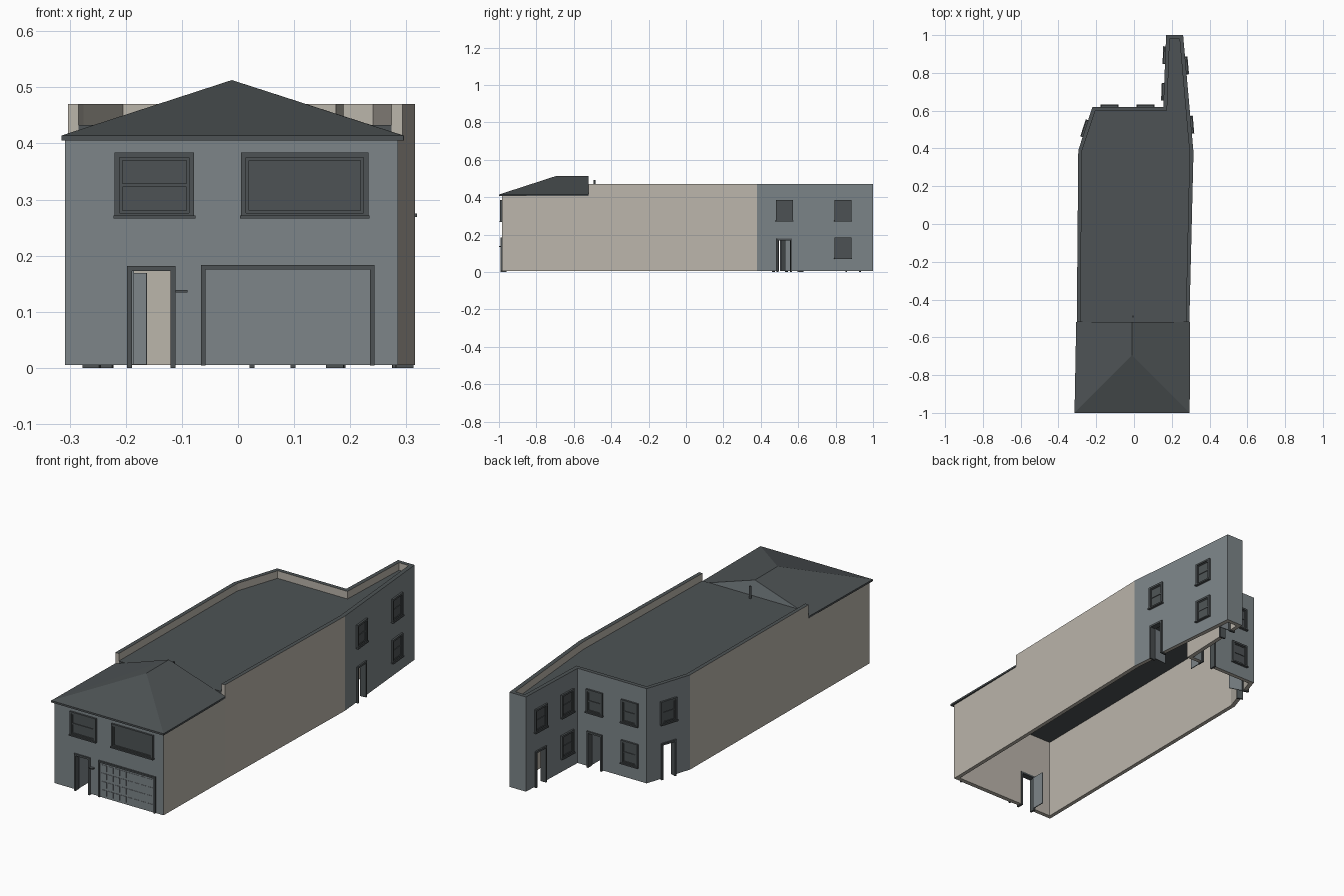
import bpy, bmesh
from math import atan2
from mathutils import Matrix, Vector

cube = bpy.data.objects.get("Cube")
if cube:
    bpy.data.objects.remove(cube)


def material(name, rgb):
    m = bpy.data.materials.new(name)
    m.use_nodes = True
    m.diffuse_color = (*rgb, 1)
    bsdf = next(n for n in m.node_tree.nodes if n.type == 'BSDF_PRINCIPLED')
    bsdf.inputs["Base Color"].default_value = (*rgb, 1)
    bsdf.inputs["Roughness"].default_value = 0.8
    return m


MATS = [material("tan render", (0.50, 0.465, 0.41)),
        material("blue grey paint", (0.205, 0.235, 0.25)),
        material("dark slate", (0.075, 0.086, 0.09))]
TAN, GREY, DARK = range(3)


def finish(name, bm, matrix=None):
    bmesh.ops.recalc_face_normals(bm, faces=bm.faces[:])
    me = bpy.data.meshes.new(name)
    bm.to_mesh(me)
    bm.free()
    for m in MATS:
        me.materials.append(m)
    ob = bpy.data.objects.new(name, me)
    bpy.context.scene.collection.objects.link(ob)
    if matrix:
        ob.matrix_world = matrix
    return ob


def box(bm, x0, x1, y0, y1, z0, z1, mat):
    size = Matrix.Diagonal((x1 - x0, y1 - y0, z1 - z0, 1))
    mid = Matrix.Translation(((x0 + x1) / 2, (y0 + y1) / 2, (z0 + z1) / 2))
    made = bmesh.ops.create_cube(bm, size=1, matrix=mid @ size)
    for f in {f for v in made["verts"] for f in v.link_faces}:
        f.material_index = mat


def prism(name, points, z0, z1, rule):
    """Extrude a flat outline; rule(edge number, normal) picks the colour."""
    bm = bmesh.new()
    low = [bm.verts.new((x, y, z0)) for x, y in points]
    high = [bm.verts.new((x, y, z1)) for x, y in points]
    bm.faces.new(low[::-1]).material_index = rule("bottom")
    bm.faces.new(high).material_index = rule("top")
    n = len(points)
    for i in range(n):
        j = (i + 1) % n
        f = bm.faces.new((low[i], low[j], high[j], high[i]))
        f.material_index = rule(i)
    return finish(name, bm)


# Footprint, anticlockwise
F1, F2 = (-.308, -.985), (.285, -.985)
SPLIT = -.52
BACK = [(.293, SPLIT), (.315, .38), (.26, 1), (.17, 1),
        (.155, .62), (-.22, .62), (-.295, .39), (-.303, SPLIT)]
INNER = [(.274, SPLIT), (.294, .378), (.241, .98), (.189, .98),
         (.175, .6), (-.205, .6), (-.275, .388), (-.284, SPLIT)]

# Walls: two U-shaped shells, the rear one rising to a parapet
front_walls = prism(
    "front_walls",
    [BACK[7], F1, F2, BACK[0], INNER[0], (.266, -.965), (-.289, -.965), INNER[7]],
    .005, .407, lambda k: GREY if k == 1 else TAN)
rear_walls = prism(
    "rear_walls", BACK + INNER[::-1], .005, .47,
    lambda k: DARK if k == "top" else GREY if k in (1, 2, 3, 4, 5) else TAN)
prism("flat_roof", INNER, .405, .433, lambda k: DARK)


# Front roof with a hip at the front and a gable at the back
bm = bmesh.new()
eave = [(-.315, -1), (.295, -1), (.296, SPLIT), (-.306, SPLIT)]
for z in (.405, .414):
    for x, y in eave:
        bm.verts.new((x, y, z))
for y in (-.695, SPLIT):
    bm.verts.new((-.011, y, .513))
bmesh.ops.convex_hull(bm, input=bm.verts[:])
bmesh.ops.dissolve_limit(bm, angle_limit=.01, verts=bm.verts[:], edges=bm.edges[:])
bmesh.ops.recalc_face_normals(bm, faces=bm.faces[:])
for f in bm.faces:
    f.material_index = GREY if f.normal.y > .9 else DARK
finish("hip_roof", bm)

# Vent pipe behind the gable
bm = bmesh.new()
bmesh.ops.create_cone(bm, cap_ends=True, segments=12, radius1=.005, radius2=.005,
                      depth=.06, matrix=Matrix.Translation((-.006, -.49, .463)))
for f in bm.faces:
    f.material_index = DARK
finish("vent_pipe", bm)


def mount(p, q, t):
    """Frame on wall p-q at fraction t: x along the wall, y inward."""
    p, q = Vector((*p, 0)), Vector((*q, 0))
    d = q - p
    return Matrix.Translation(p.lerp(q, t)) @ Matrix.Rotation(atan2(d.y, d.x), 4, 'Z')


def window(name, m, w, z0, z1, rail=True):
    bm = bmesh.new()
    h = w / 2
    box(bm, -h, h, -.002, .002, z0, z1, DARK)                 # pane
    for inset, t, out in ((0, .009, .009), (.009, .005, .005)):
        a, b, c = h - inset, z0 + inset, z1 - inset
        for s in (-1, 1):                                     # side bars
            x0, x1 = sorted((s * a, s * (a - t)))
            box(bm, x0, x1, -out, .002, b, c, DARK)
        box(bm, -a, a, -out, .002, c - t, c, DARK)
        box(bm, -a, a, -out, .002, b, b + t, DARK)
    if rail:
        mid = (z0 + z1) / 2
        box(bm, -h, h, -.005, .002, mid - .003, mid + .003, DARK)
    box(bm, -h - .002, h + .002, -.013, .002, z0 - .001, z0 + .005, DARK)  # sill
    finish(name, bm, m)


def door(name, m, wall, w=.082, top=.178):
    h, t = w / 2, .009
    # Opening through the wall
    bm = bmesh.new()
    box(bm, -h + .004, h - .004, -.03, .04, -.02, top - .004, TAN)
    cutter = finish(name + "_cutter", bm, m)
    cutter.hide_render = True
    cutter.hide_set(True)
    cut = wall.modifiers.new(name, 'BOOLEAN')
    cut.operation, cut.solver, cut.object = 'DIFFERENCE', 'EXACT', cutter
    # Frame and leaf standing open inward
    bm = bmesh.new()
    box(bm, -h, -h + t, -.007, .024, 0, top, DARK)
    box(bm, h - t, h, -.007, .024, 0, top, DARK)
    box(bm, -h + t, h - t, -.007, .024, top - t, top, DARK)
    box(bm, -h + t, -h + t + .004, .02, .09, .006, top - t, GREY)
    finish(name, bm, m)


# Front openings
def front(x):
    return Matrix.Translation((x, F1[1], 0))


window("front_window_small", front(-.149), .142, .267, .384)
window("front_window_large", front(.119), .227, .267, .384, rail=False)
door("front_door", front(-.1545), front_walls, .087, .182)
bm = bmesh.new()
box(bm, -.111, -.09, -1, -.984, .134, .139, DARK)
finish("door_bracket", bm)

# Garage door with rows of thin raised panels
bm = bmesh.new()
box(bm, -.058, .235, -.002, .001, .005, .176, GREY)
cols, rows = 8, 4
for i in range(cols):
    for j in range(rows):
        x, z = -.054 + i * .285 / cols, .01 + j * .163 / rows
        box(bm, x + .003, x + .032, -.004, .001, z + .005, z + .034, GREY)
finish("garage_door", bm, front(0))
bm = bmesh.new()
for x in (-.066, .235):
    box(bm, x, x + .008, -.008, .002, .004, .183, DARK)
box(bm, -.058, .235, -.008, .002, .175, .183, DARK)
finish("garage_frame", bm, front(0))

# Rear openings: wall number, fraction along it, what stands below
for name, k, t, low in (("side_near", 1, .235, "door"), ("side_far", 1, .74, "window"),
                        ("wing_far", 3, .28, "door"), ("wing_near", 3, .79, "window"),
                        ("back_near", 4, .25, "door"), ("back_far", 4, .76, "window"),
                        ("corner", 5, .5, "door")):
    m = mount(BACK[k], BACK[k + 1], t)
    window(name + "_upper_window", m, .09, .27, .385)
    if low == "door":
        door(name + "_door", m, rear_walls)
    else:
        window(name + "_lower_window", m, .09, .07, .185)
